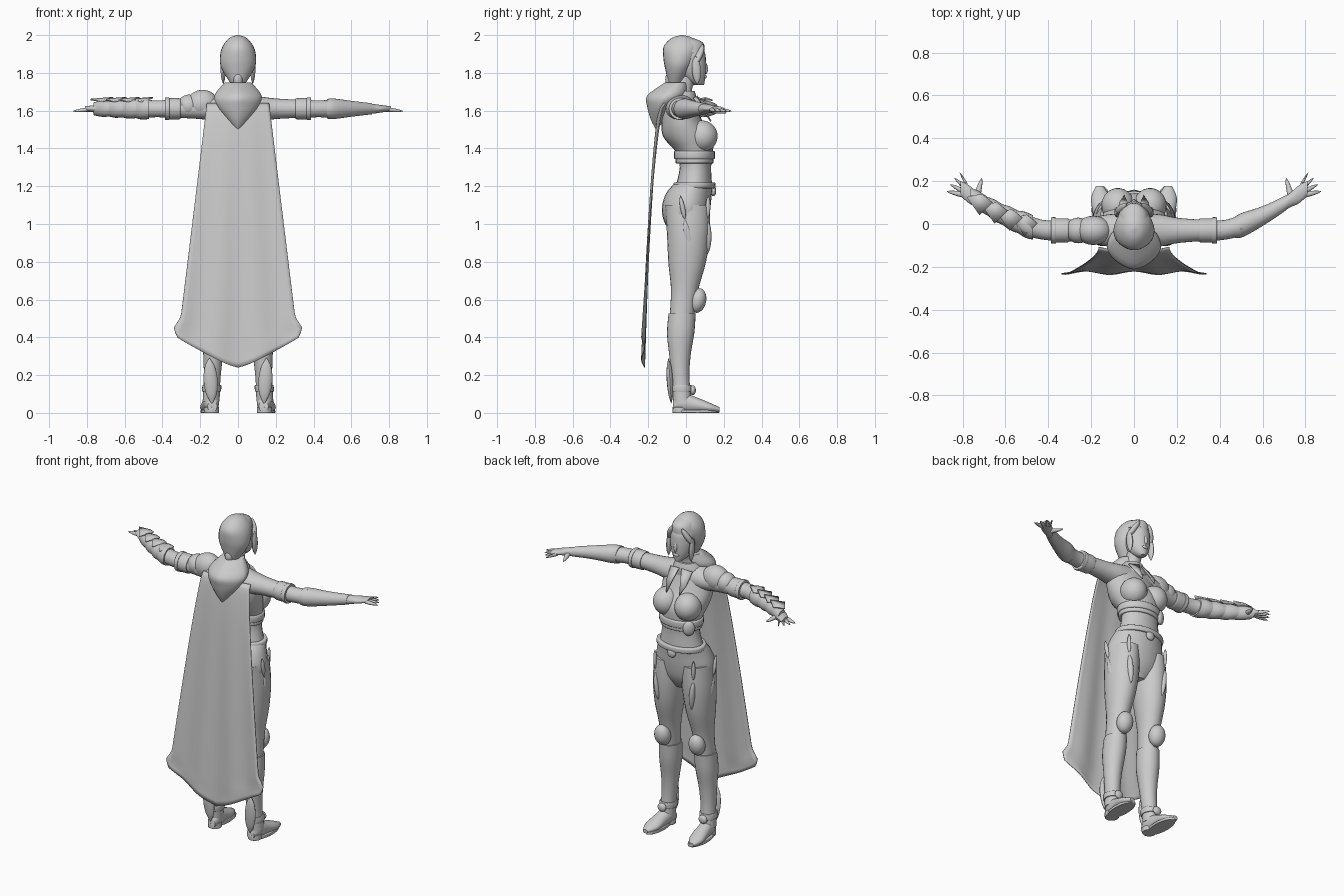
import bpy, bmesh, math
from mathutils import Vector, Matrix, Euler

default_cube = bpy.data.objects.get("Cube")
if default_cube:
    bpy.data.objects.remove(default_cube)

GREY = (.6, .6, .6, 1)
grey = bpy.data.materials.new("plain grey")
grey.use_nodes = True
grey.diffuse_color = GREY
grey.node_tree.nodes["Principled BSDF"].inputs["Base Color"].default_value = GREY


def finish(name, bm, thickness=0):
    """Turn a bmesh into a smooth shaded grey object."""
    bmesh.ops.recalc_face_normals(bm, faces=bm.faces)
    mesh = bpy.data.meshes.new(name)
    bm.to_mesh(mesh)
    bm.free()
    mesh.materials.append(grey)
    part = bpy.data.objects.new(name, mesh)
    bpy.context.scene.collection.objects.link(part)
    if thickness:
        part.modifiers.new("thickness", "SOLIDIFY").thickness = thickness
    bpy.ops.object.select_all(action="DESELECT")
    bpy.context.view_layer.objects.active = part
    part.select_set(True)
    bpy.ops.object.shade_smooth_by_angle(angle=math.radians(45))


def spline(keys, t):
    """Smooth curve through a list of equally long tuples, t from 0 to 1."""
    last = len(keys) - 1
    i = min(int(t * last), last - 1)
    f = t * last - i
    before, start, end, after = (
        Vector(keys[max(0, min(last, i + k))]) for k in (-1, 0, 1, 2))
    ease = f * f * (3 - 2 * f)
    return (start.lerp(end, ease) + (end - before) / 2 * f * (1 - f) ** 2
            - (after - start) / 2 * f * f * (1 - f))


def bridge(bm, rows, closed):
    """Fill quads between neighbouring rows of vertices."""
    for low, high in zip(rows, rows[1:]):
        for j in range(0 if closed else 1, len(low)):
            bm.faces.new((low[j - 1], low[j], high[j], high[j - 1]))


def loft(name, path, keys, axis="Z", side=1, ridge=1, segments=24):
    """Skin ovals (position, radius, radius, ...) centred along a path."""
    across, up = {"Z": ((1, 0, 0), (0, 1, 0)), "Y": ((1, 0, 0), (0, 0, 1)),
                  "X": ((0, 1, 0), (0, 0, 1))}[axis]
    bm, rings = bmesh.new(), []
    count = 4 * (len(keys) - 1)
    for k in range(count + 1):
        t, a, b, *rest = spline(keys, k / count)
        ring = []
        for j in range(segments):
            c, s = (f(math.tau * j / segments) for f in (math.cos, math.sin))
            if s < 0:
                c, s = math.copysign(abs(c) ** ridge, c), -abs(s) ** ridge
            point = Vector(path(t, *rest)) + Vector(across) * c * a + Vector(up) * s * b
            point.x *= side
            ring.append(bm.verts.new(point))
        rings.append(ring)
    bridge(bm, rings, True)
    bm.faces.new(rings[0])
    bm.faces.new(rings[-1])
    finish(name, bm)


def spindle(name, start, end, a, b, axis="Z", side=1, blunt=0):
    """Tapered rod, pointed at both ends or blunt at its start."""
    keys = []
    for k in range(7):
        swell = math.sin(math.pi * (blunt / 2 + (1 - blunt / 2) * k / 6))
        swell = max(swell, .01) ** .6
        keys.append((k / 6, a * swell, b * swell))
    loft(name, lambda t: Vector(start).lerp(Vector(end), t), keys, axis, side, segments=12)


def ball(name, at, size, tilt=(0, 0, 0), side=1):
    bm = bmesh.new()
    place = (Matrix.Diagonal((side, 1, 1, 1)) @ Matrix.Translation(at)
             @ Euler(tilt).to_matrix().to_4x4() @ Matrix.Diagonal((*size, 1)))
    bmesh.ops.create_uvsphere(bm, u_segments=24, v_segments=14, radius=1, matrix=place)
    finish(name, bm)


def band(name, path, at, half, a, b, axis="Z", side=1):
    """Rounded strap around a limb or the waist."""
    rim = (.9, 1, 1, .9)
    keys = [(at + half * t, a * r, b * r) for t, r in zip((-1, -.8, .8, 1), rim)]
    loft(name, path, keys, axis, side)


def flap(name, points, side=1):
    bm = bmesh.new()
    bm.faces.new([bm.verts.new((x * side, y, z)) for x, y, z in points])
    finish(name, bm, .008)


# Centre lines of the body, limbs and shoes
def column(z, y=.045):
    return 0, y, z


def arm_line(x):
    return x, .75 * max(0, x - .4) ** 1.5 - .03, 1.61


def leg_line(z):
    return .145 - .045 * z, -.01 - .022 * math.cos((z - .3) * 4.8), z


def foot_line(y):
    return .143 + .1 * y, y, 0


# Torso, neck, hips and straps
loft("torso", column, [(1.18, .145, .1, .04), (1.3, .118, .083, .05),
                       (1.38, .128, .098, .045), (1.46, .15, .13, .01),
                       (1.54, .163, .11, -.02), (1.62, .15, .085, -.03),
                       (1.7, .052, .05, -.02), (1.78, .045, .048, .01)])
loft("hips", column, [(1.215, .15, .103, .042), (1.16, .17, .122, .015),
                      (1.08, .188, .128, 0), (1, .165, .11, 0), (.93, .06, .06, .01)])
band("hip_belt", column, 1.205, .016, .155, .11)
ball("belt_buckle", (0, .145, 1.175), (.028, .015, .028))
band("chest_strap", column, 1.365, .022, .137, .108)
band("rib_strap", column, 1.335, .014, .129, .1)
ball("strap_pouch", (-.1, .115, 1.345), (.035, .02, .045), (0, 0, .7))

# Head, face and hair
loft("head", column, [(1.735, .02, .025, .07), (1.76, .045, .05, .05),
                      (1.8, .064, .07, .035), (1.86, .074, .086, .02),
                      (1.92, .07, .088, .005), (1.98, .03, .04, -.02)])
spindle("nose", (0, .09, 1.87), (0, .108, 1.795), .012, .016)
ball("mouth", (0, .1, 1.78), (.02, .01, .01))
loft("hair", column, [(2, .005, .005, -.02), (1.985, .045, .055, -.02),
                      (1.94, .082, .098, -.02), (1.88, .096, .09, -.03),
                      (1.82, .086, .07, -.04), (1.73, .03, .03, -.06)])
loft("fringe", column, [(1.99, .03, .04, -.02), (1.96, .06, .085, .005),
                        (1.91, .078, .086, .012)])
ball("hair_tie", (0, -.085, 1.765), (.025, .025, .04))

# Hood pushed back on the shoulders
loft("hood", column, [(1.5, .004, .004, -.155), (1.55, .05, .035, -.15),
                      (1.62, .105, .07, -.135), (1.68, .125, .105, -.1),
                      (1.75, .07, .06, -.05)], ridge=1.3)
loft("neck_scarf", column, [(1.63, .105, .085, -.03), (1.67, .088, .08, -.025),
                            (1.705, .065, .065, -.02)])

# Cape: flared sheet with rounded corners, a pointed hem and soft folds
bm, rows = bmesh.new(), []
for i in range(49):
    t = i / 48
    half = .165 + .15 * t + .03 * math.exp(-((t - .96) / .03) ** 2)
    row = []
    for j in range(25):
        u = j / 12 - 1
        drop = t * (1.4 - .16 * abs(u) ** 1.25)
        fold = .008 * t * math.cos(9 * u) + .02 * (1 - t) * u * u
        row.append(bm.verts.new((u * half, fold - .13 - .1 * math.sqrt(t), 1.64 - drop)))
    rows.append(row)
bridge(bm, rows, False)
finish("cape", bm, .005)

for side, tag in ((1, "left_"), (-1, "right_")):
    # Eye, hair strand, chest and collar
    ball(tag + "eye", (.03, .088, 1.85), (.015, .009, .007), (0, 0, -.3), side)
    spindle(tag + "temple_hair", (.035, .09, 1.95), (.084, .05, 1.84), .02, .02, side=side)
    spindle(tag + "hair_strand", (.08, .05, 1.89), (.078, .06, 1.74), .013, .024, side=side)
    ball(tag + "bust", (.074, .085, 1.465), (.078, .083, .083), (.2, 0, -.15), side)
    flap(tag + "collar_point", [(.01, .06, 1.68), (.075, .045, 1.67),
                                (.07, .1, 1.6), (.045, .135, 1.545)], side)

    # Arm with sleeve bands
    loft(tag + "arm", arm_line, [(.03, .08, .085), (.12, .075, .065), (.22, .057, .053),
                                 (.4, .046, .045), (.51, .049, .045), (.65, .039, .034),
                                 (.72, .033, .025), (.77, .042, .018), (.81, .034, .013)],
         "X", side)
    band(tag + "sleeve_band", arm_line, .345, .04, .056, .056, "X", side)
    band(tag + "sleeve_ring", arm_line, .375, .012, .061, .059, "X", side)

    # Fingers fan out from the palm, the thumb points forward
    for k, finger in enumerate(("little", "ring", "middle", "index")):
        spread = .2 + .28 * k
        root = Vector((.8 - .008 * k, .137 + .013 * k, 1.605))
        tip = root + Vector((math.cos(spread), math.sin(spread), -.1)) * .075
        spindle(tag + finger + "_finger", root, tip, .013, .011, "X", side, blunt=1)
    spindle(tag + "thumb", (.735, .12, 1.603), (.71, .215, 1.588), .016, .014, "Y", side, blunt=1)

    # Leg, knee pad, boot and calf guard
    loft(tag + "leg", leg_line, [(1.1, .085, .118), (.95, .092, .113), (.8, .08, .1),
                                 (.65, .06, .072), (.5, .056, .064)], side=side)
    ball(tag + "knee_pad", (.12, .062, .595), (.05, .045, .066), (-.2, 0, 0), side)
    loft(tag + "boot", leg_line, [(.525, .063, .072), (.42, .064, .072), (.3, .052, .056),
                                  (.18, .044, .047), (.06, .045, .05)], side=side)
    band(tag + "ankle_strap", leg_line, .13, .018, .05, .056, side=side)
    ball(tag + "ankle_stud", (.143, .036, .12), (.028, .016, .026), side=side)
    spindle(tag + "calf_guard", (.138, -.078, .05), (.152, -.092, .29), .037, .017, side=side)

    # Shoe resting on its sole and heel
    loft(tag + "shoe", lambda y, height: Vector(foot_line(y)) + Vector((0, 0, height)),
         [(-.07, .025, .03, .035), (-.03, .04, .054, .055), (.04, .043, .043, .045),
          (.12, .045, .027, .029), (.178, .016, .012, .018)], "Y", side)
    band(tag + "sole", lambda z: (.15, .065, z), .008, .008, .047, .112, side=side)
    band(tag + "heel", lambda z: (.14, -.03, z), .015, .015, .04, .042, side=side)

    # Sheathed knives on the outer and front thigh
    for kind, x, y, lean in (("outer", .19, -.03, .06), ("front", .135, .118, -.01)):
        grip, middle, point = ((x - .02 * t * t, y + lean * t, 1.15 - .32 * t)
                               for t in (0, .4, 1))
        spindle(tag + kind + "_knife_grip", grip, middle, .011, .013, side=side)
        spindle(tag + kind + "_sheath", middle, point, .018, .024, side=side)

# Shoulder plates on the armoured arm
ball("shoulder_plate", (-.19, -.03, 1.635), (.085, .068, .075), (0, -.15, 0))
ball("shoulder_plate_rim", (-.26, -.03, 1.625), (.06, .06, .06))

# Overlapping bracer plates, each with a raised pointed fin
for k in range(4):
    x, radius = .47 + .07 * k, .06 - .005 * k
    loft(f"bracer_plate_{k + 1}", arm_line, [(x, radius * .95, radius * .9),
                                             (x + .04, radius, radius * .95),
                                             (x + .085, radius * .8, radius * .75)], "X", -1)
    y = arm_line(x)[1]
    flap(f"bracer_fin_{k + 1}", [(x - .02, y + .02, 1.665), (x + .04, y - .04, 1.645),
                                 (x + .1, y + .045, 1.655), (x + .03, y + .06, 1.65)], -1)

# Long cuff with elbow guard on the plain arm
loft("forearm_cuff", arm_line, [(.47, .05, .052), (.51, .057, .054),
                                (.6, .046, .042), (.71, .035, .029)], "X")
spindle("elbow_guard", (.445, -.035, 1.615), (.55, -.01, 1.62), .026, .045, "X")
